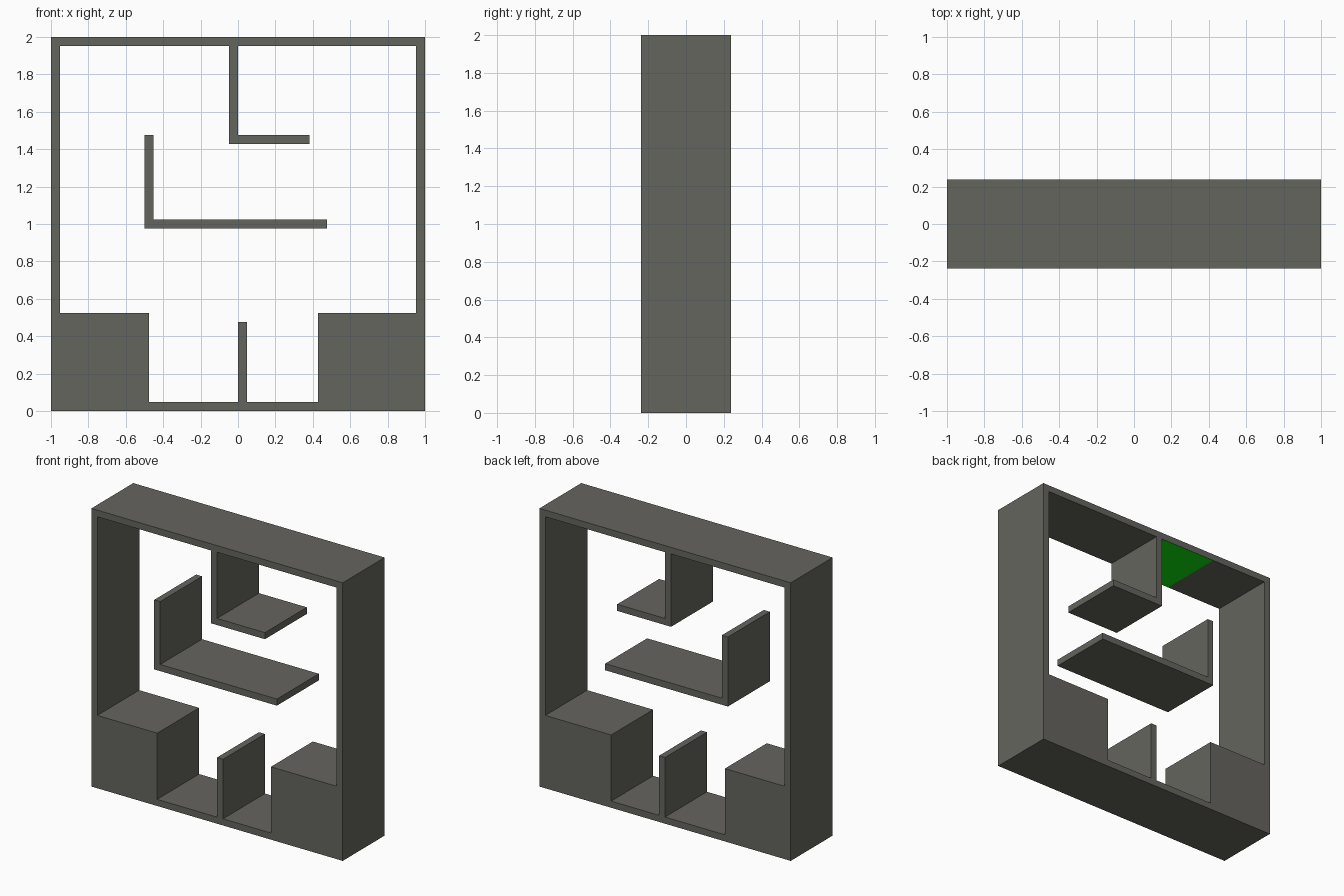
import bpy, bmesh, math
from mathutils import Matrix

if "Cube" in bpy.data.objects:
    bpy.data.objects.remove(bpy.data.objects["Cube"])

U = 1 / 21            # wall thickness, used as the unit for all profiles
HALF_DEPTH = 5 * U


def material(name, rgb):
    m = bpy.data.materials.new(name)
    m.diffuse_color = (*rgb, 1)
    m.use_nodes = True
    m.node_tree.nodes["Principled BSDF"].inputs["Base Color"].default_value = m.diffuse_color
    return m


stone = material("grey stone", (0.130, 0.129, 0.113))
green = material("green", (0.004, 0.79, 0.004))


def extruded(name, outlines, materials):
    """Fill closed outlines (x, z; later ones cut holes) and extrude along y."""
    cu = bpy.data.curves.new(name + "_profile", 'CURVE')
    cu.dimensions = '2D'
    cu.fill_mode = 'BOTH'
    cu.extrude = HALF_DEPTH
    for pts in outlines:
        s = cu.splines.new('POLY')
        s.points.add(len(pts) - 1)
        for p, (x, z) in zip(s.points, pts):
            p.co = (x * U, z * U, 0, 1)
        s.use_cyclic_u = True
        s.use_smooth = False
    helper = bpy.data.objects.new(name + "_profile", cu)
    bpy.context.collection.objects.link(helper)
    deps = bpy.context.evaluated_depsgraph_get()
    me = bpy.data.meshes.new_from_object(helper.evaluated_get(deps))
    bpy.data.objects.remove(helper)
    me.materials.clear()
    for m in materials:
        me.materials.append(m)

    # Stand the profile upright, weld it and make it solid and flat shaded
    bm = bmesh.new()
    bm.from_mesh(me)
    bm.transform(Matrix.Rotation(math.pi / 2, 4, 'X'))
    bmesh.ops.remove_doubles(bm, verts=bm.verts, dist=1e-4)
    bmesh.ops.recalc_face_normals(bm, faces=bm.faces)
    bm.normal_update()
    for f in bm.faces:
        f.smooth = False
        f.material_index = 0
        c = f.calc_center_median()
        # Painted strip on the ceiling beside the hanging partition
        if f.normal.z < -0.9 and c.z > 40 * U and -10.5 * U < c.x < -U:
            f.material_index = 1
    bm.to_mesh(me)
    bm.free()
    ob = bpy.data.objects.new(name, me)
    bpy.context.collection.objects.link(ob)
    return ob


# Square frame with corner blocks, floor divider and hanging ledge
outer = [(-21, 0), (21, 0), (21, 42), (-21, 42)]
inner = [(-20, 41), (-10.5, 41), (-1, 41),
         (-1, 30), (8, 30), (8, 31), (0, 31), (0, 41),      # hanging ledge
         (20, 41), (20, 11), (9, 11), (9, 1),               # right block
         (1, 1), (1, 10), (0, 10), (0, 1),                  # floor divider
         (-10, 1), (-10, 11), (-20, 11)]                    # left block
extruded("frame", [outer, inner], [stone, green])

# Free L-shaped shelf in the middle
extruded("middle_shelf", [[(-10.5, 20.5), (10, 20.5), (10, 21.5),
                           (-9.5, 21.5), (-9.5, 31), (-10.5, 31)]], [stone])
